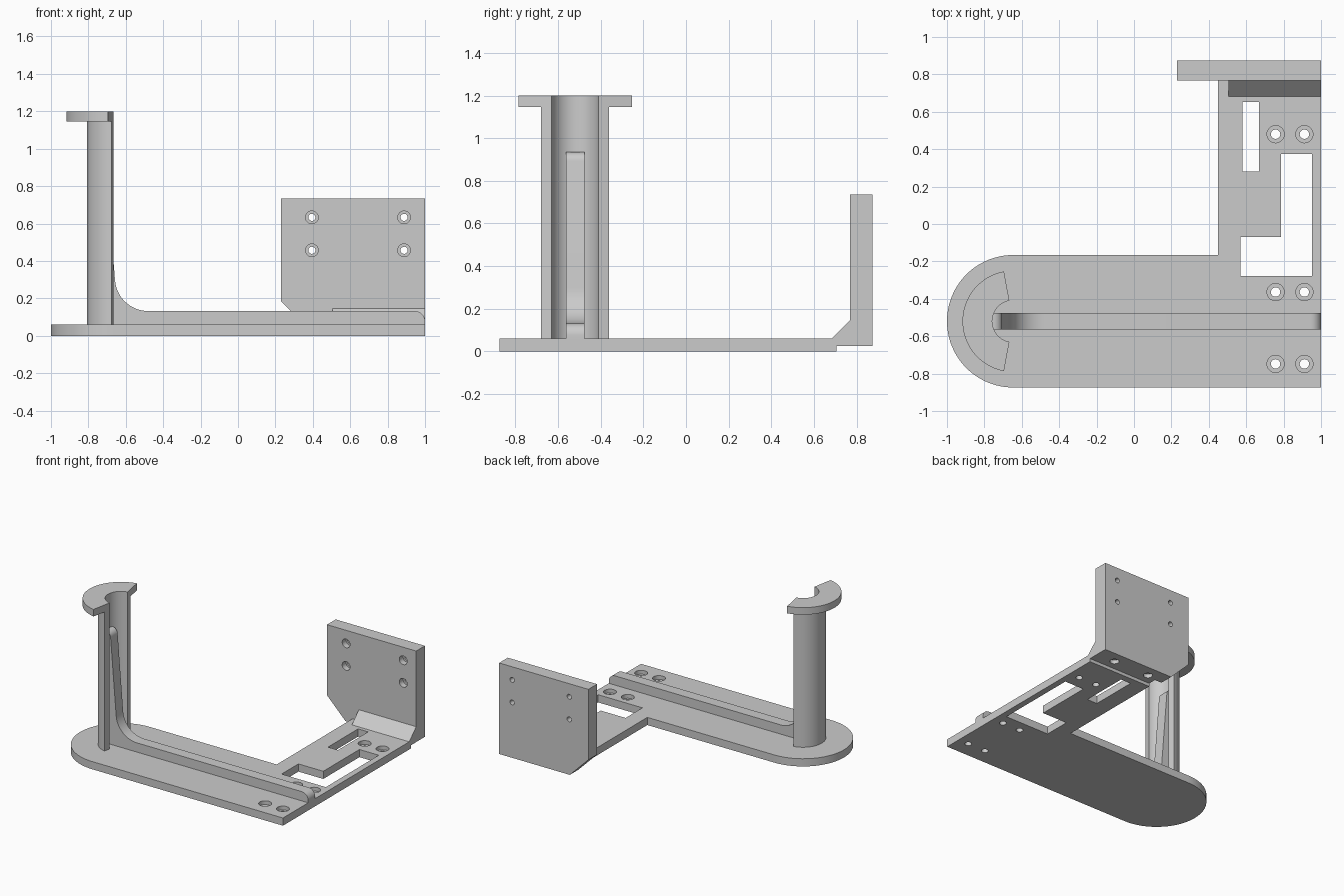
import bpy, bmesh, math
from mathutils import Matrix, Vector

if "Cube" in bpy.data.objects:
    bpy.data.objects.remove(bpy.data.objects["Cube"])

grey = bpy.data.materials.new("plain grey")
grey.diffuse_color = (0.6, 0.6, 0.6, 1)
grey.use_nodes = True
grey.node_tree.nodes["Principled BSDF"].inputs["Base Color"].default_value = grey.diffuse_color

CX, CY = -0.646, -0.52      # centre of the rounded end and the post
T = 0.06                    # base thickness

# Axis maps: profile (u, v) and depth w to world
XY = Matrix(((1, 0, 0), (0, 1, 0), (0, 0, 1)))      # u=x v=y w=z
XZ = Matrix(((1, 0, 0), (0, 0, 1), (0, 1, 0)))      # u=x v=z w=y
YZ = Matrix(((0, 0, 1), (1, 0, 0), (0, 1, 0)))      # u=y v=z w=x


def prism(name, pts, w0, w1, axes=XY):
    """Extrude a closed profile between two depths."""
    bm = bmesh.new()
    face = bm.faces.new([bm.verts.new(axes @ Vector((u, v, w0))) for u, v in pts])
    ext = bmesh.ops.extrude_face_region(bm, geom=[face])
    moved = [g for g in ext["geom"] if isinstance(g, bmesh.types.BMVert)]
    bmesh.ops.translate(bm, verts=moved, vec=axes @ Vector((0, 0, w1 - w0)))
    bmesh.ops.recalc_face_normals(bm, faces=bm.faces)
    me = bpy.data.meshes.new(name)
    bm.to_mesh(me)
    bm.free()
    me.materials.append(grey)
    ob = bpy.data.objects.new(name, me)
    bpy.context.collection.objects.link(ob)
    return ob


def arc(cx, cy, r, a0, a1, n):
    """Points along an arc, angles in degrees."""
    steps = [math.radians(a0 + (a1 - a0) * i / n) for i in range(n + 1)]
    return [(cx + r * math.cos(a), cy + r * math.sin(a)) for a in steps]


def rect(u0, u1, v0, v1):
    return [(u0, v0), (u1, v0), (u1, v1), (u0, v1)]


def drill(u, v, r, w0, w1, axes=XY):
    return prism("cutter", arc(u, v, r, 0, 360, 32)[:-1], w0, w1, axes)


def cut(ob, cutters):
    """Subtract every cutter, bake the result and drop the cutters."""
    for c in cutters:
        c.hide_render = True
        mod = ob.modifiers.new("cut", 'BOOLEAN')
        mod.operation, mod.solver, mod.object = 'DIFFERENCE', 'EXACT', c
    dg = bpy.context.evaluated_depsgraph_get()
    me = bpy.data.meshes.new_from_object(ob.evaluated_get(dg))
    ob.modifiers.clear()
    ob.data = me
    for c in cutters:
        bpy.data.objects.remove(c)


def smooth(ob):
    bpy.ops.object.select_all(action='DESELECT')
    ob.select_set(True)
    bpy.context.view_layer.objects.active = ob
    bpy.ops.object.shade_smooth_by_angle(angle=math.radians(30))


# L-shaped base with a rounded end
base = prism("base_plate", arc(CX, CY, 0.354, 90, 270, 48)
             + [(1, -0.874), (1, 0.77), (0.45, 0.77), (0.45, -0.166)], 0, T)
cutters = [
    prism("cutter", rect(0.58, 0.667, 0.28, 0.652), -0.1, 0.2),
    prism("cutter", [(0.57, -0.277), (0.952, -0.277), (0.952, 0.375),
                     (0.785, 0.375), (0.785, -0.07), (0.57, -0.07)], -0.1, 0.2),
    prism("cutter", rect(0.3, 1.1, 0.705, 0.9), -0.1, 0.025),   # underside step
]
# Counterbored screw holes in the base
for x in (0.757, 0.911):
    for y in (-0.748, -0.364, 0.48):
        cutters += [drill(x, y, 0.025, -0.1, 0.2), drill(x, y, 0.046, 0.03, 0.2)]
# Blind holes from below
for x in (0.53, 0.84):
    cutters.append(drill(x, 0.785, 0.033, -0.1, 0.055))
cut(base, cutters)

# Upright mounting plate with one clipped corner
plate = prism("mounting_plate", [(0.39, 0.025), (1, 0.025), (1, 0.735),
                                 (0.23, 0.735), (0.23, 0.185)], 0.768, 0.875, XZ)
cutters = []
for x in (0.395, 0.888):
    for z in (0.457, 0.633):
        cutters += [drill(x, z, 0.019, 0.6, 1, XZ), drill(x, z, 0.034, 0.6, 0.815, XZ)]
for x in (0.53, 0.84):
    cutters.append(drill(x, 0.785, 0.033, -0.1, 0.055))
cut(plate, cutters)

# Sloped gusset between base and plate
gusset = prism("gusset", [(0.682, T), (0.768, T), (0.768, 0.145)], 0.505, 1, YZ)


# Open half-round post and its top flange
def half_ring(name, r, z0, z1):
    return prism(name, arc(CX, CY, r, 100.5, 259.5, 40)
                 + arc(CX, CY, 0.112, 259.5, 100.5, 40), z0, z1)


post = half_ring("post", 0.162, T, 1.145)
flange = half_ring("top_flange", 0.271, 1.145, 1.2)

# Stiffening rib that sweeps up into the post
rib = prism("rib", [(-0.77, T), (1, T)]
            + arc(0.945, 0.077, 0.055, 0, 90, 8)
            + arc(-0.48, 0.31, 0.178, 270, 184, 16)
            + arc(-0.75, 0.89, 0.045, 4, 90, 8) + [(-0.77, 0.935)],
            CY - 0.043, CY + 0.043, XZ)

for ob in (base, plate, gusset, post, flange, rib):
    smooth(ob)
